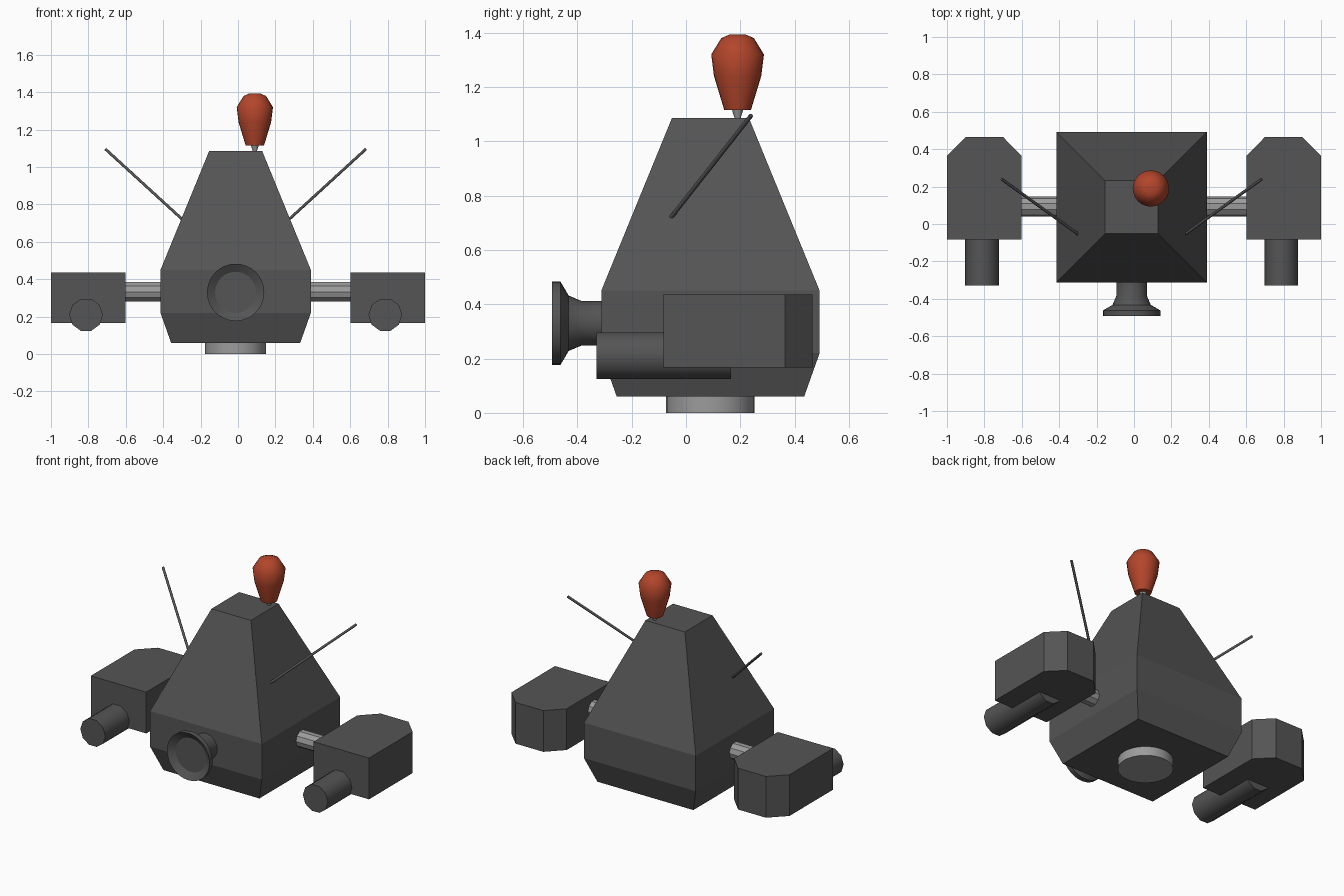
import bpy, bmesh, math
from mathutils import Vector, Matrix

cube = bpy.data.objects.get("Cube")
if cube:
    bpy.data.objects.remove(cube, do_unlink=True)

CX, CY = -0.0125, 0.09  # body axis


def material(name, rgb):
    m = bpy.data.materials.new(name)
    m.use_nodes = True
    color = (*rgb, 1)
    m.diffuse_color = color
    m.node_tree.nodes["Principled BSDF"].inputs["Base Color"].default_value = color
    return m


DARK = material("dark grey", (0.09, 0.09, 0.09))
LIGHT = material("light grey", (0.33, 0.33, 0.33))
RED = material("rust red", (0.45, 0.06, 0.024))


def loft(name, rings, mat, smooth=None):
    """Skin a stack of rings with equal point counts and cap both ends."""
    bm = bmesh.new()
    loops = [[bm.verts.new(p) for p in ring] for ring in rings]
    n = len(loops[0])
    for a, b in zip(loops, loops[1:]):
        for i in range(n):
            j = (i + 1) % n
            bm.faces.new((a[i], a[j], b[j], b[i]))
    bm.faces.new(loops[0][::-1])
    bm.faces.new(loops[-1])
    bmesh.ops.recalc_face_normals(bm, faces=bm.faces)
    mesh = bpy.data.meshes.new(name)
    bm.to_mesh(mesh)
    bm.free()
    mesh.materials.append(mat)
    obj = bpy.data.objects.new(name, mesh)
    bpy.context.collection.objects.link(obj)
    if smooth:
        bpy.ops.object.select_all(action="DESELECT")
        obj.select_set(True)
        bpy.context.view_layer.objects.active = obj
        bpy.ops.object.shade_smooth_by_angle(angle=math.radians(smooth))
    return obj


def turned(name, origin, axis, profile, sides, mat, smooth=None):
    """Turn a (distance, radius) profile around an axis."""
    rot = Vector(axis).to_track_quat("Z", "Y").to_matrix().to_4x4()
    place = Matrix.Translation(origin) @ rot
    angles = [math.tau * i / sides for i in range(sides)]
    rings = [[place @ Vector((r * math.cos(a), r * math.sin(a), d)) for a in angles]
             for d, r in profile]
    return loft(name, rings, mat, smooth)


def square(half, z):
    return [(CX + sx * half, CY + sy * half, z)
            for sx, sy in ((-1, -1), (1, -1), (1, 1), (-1, 1))]


# Tapered body and round foot
loft("body", [square(h, z) for h, z in
              ((0.345, 0.06), (0.402, 0.22), (0.402, 0.45), (0.142, 1.085))], DARK)
turned("foot", (CX, CY, 0), (0, 0, 1), [(0, 0.163), (0.07, 0.163)], 32, LIGHT, 30)

# Flared eye with a dished front
turned("eye", (CX, -0.29, 0.33), (0, -1, 0),
       [(0, 0.082), (0.095, 0.082), (0.142, 0.102), (0.172, 0.153),
        (0.203, 0.153), (0.175, 0.11)], 32, DARK, 25)

# Lamp and its socket
turned("lamp_socket", (0.09, 0.19, 1.075), (0, 0, 1), [(0, 0.008), (0.045, 0.022)], 12, LIGHT, 30)
turned("lamp", (0.09, 0.19, 1.115), (0, 0, 1),
       [(0, 0.049), (0.125, 0.087), (0.205, 0.097), (0.265, 0.06), (0.278, 0.03)],
       24, RED, 50)

# Arms, pods, barrels and antennae on both sides
for side, s in (("left", 1), ("right", -1)):
    turned(side + "_arm", (CX + s * 0.38, 0.093, 0.333), (s, 0, 0),
           [(0, 0.054), (0.25, 0.054)], 10, LIGHT)
    outline = [(0.602, -0.083), (1.0, -0.083), (1.0, 0.365),
               (0.9, 0.465), (0.7, 0.465), (0.602, 0.365)]
    loft(side + "_pod", [[(s * x, y, z) for x, y in outline] for z in (0.167, 0.435)], DARK)
    turned(side + "_barrel", (CX + s * 0.8, 0.165, 0.21), (0, -1, 0),
           [(0, 0.09), (0.495, 0.09)], 10, DARK, 40)
    start = Vector((CX + s * 0.285, -0.055, 0.72))
    end = Vector((CX + s * 0.695, 0.24, 1.095))
    turned(side + "_antenna", start, end - start,
           [(0, 0.008), ((end - start).length, 0.008)], 8, DARK, 50)
